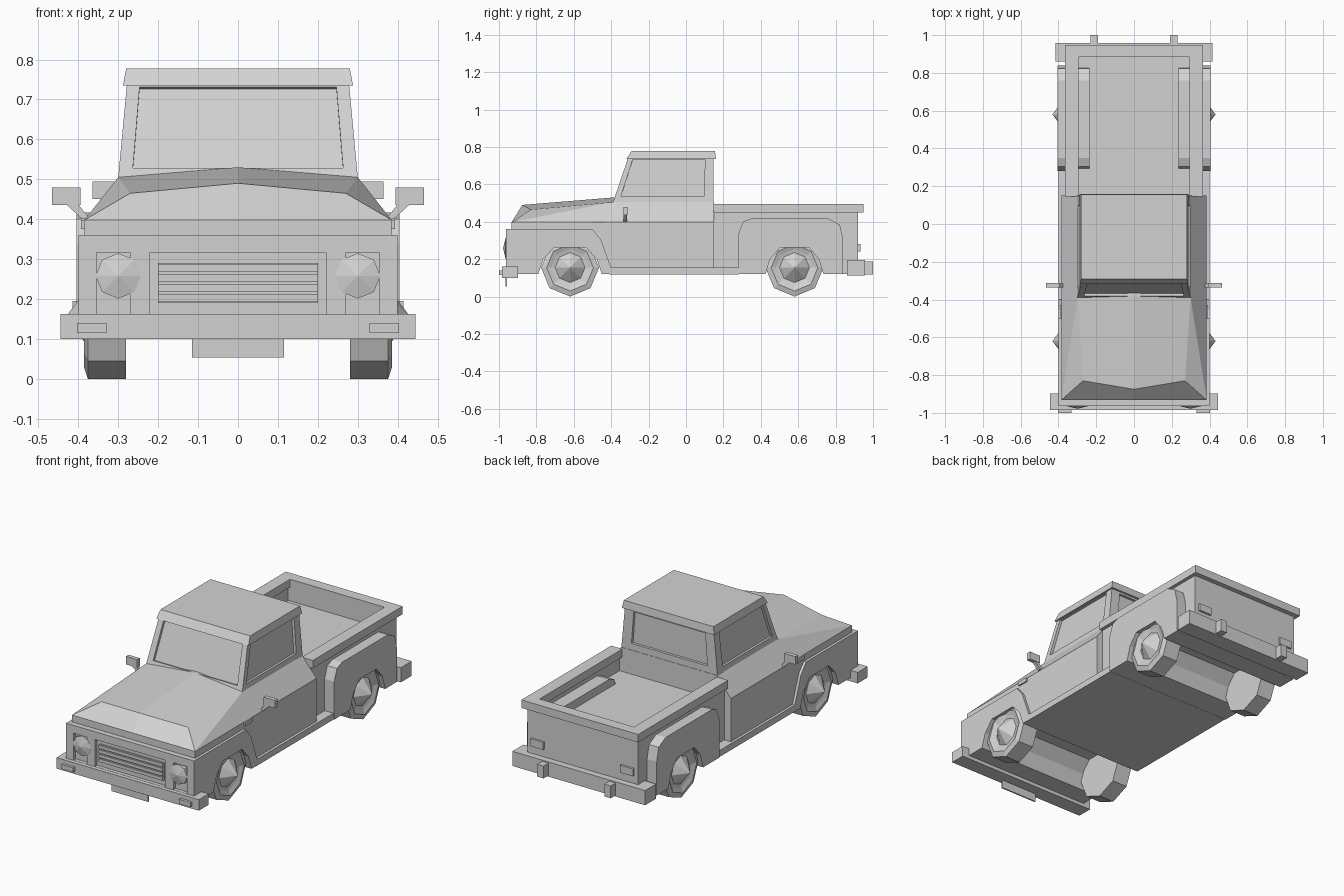
import bpy, bmesh, math
from mathutils import Vector

cube = bpy.data.objects.get("Cube")
if cube:
    bpy.data.objects.remove(cube)

GREY = (0.65, 0.65, 0.65, 1)
paint = bpy.data.materials.new("light grey")
paint.use_nodes = True
paint.diffuse_color = GREY
for node in paint.node_tree.nodes:
    if node.type == 'BSDF_PRINCIPLED':
        node.inputs["Base Color"].default_value = GREY


def finish(name, bm, recalc=True):
    bmesh.ops.remove_doubles(bm, verts=bm.verts, dist=1e-5)
    if recalc:
        bmesh.ops.recalc_face_normals(bm, faces=bm.faces)
    mesh = bpy.data.meshes.new(name)
    bm.to_mesh(mesh)
    bm.free()
    mesh.materials.append(paint)
    ob = bpy.data.objects.new(name, mesh)
    bpy.context.collection.objects.link(ob)
    return ob


def loft(name, loops):
    """Skin a stack of equal loops and cap both ends."""
    bm = bmesh.new()
    rows = [[bm.verts.new(p) for p in loop] for loop in loops]
    n = len(rows[0])
    for a, b in zip(rows, rows[1:]):
        for i in range(n):
            j = (i + 1) % n
            bm.faces.new((a[i], a[j], b[j], b[i]))
    bm.faces.new(rows[0])
    bm.faces.new(rows[-1])
    return finish(name, bm)


def rect(x0, x1, y0, y1, z):
    return [(x0, y0, z), (x1, y0, z), (x1, y1, z), (x0, y1, z)]


def box(name, x, y, z):
    return loft(name, [rect(*x, *y, z[0]), rect(*x, *y, z[1])])


def side_pair(name, x, y, z):
    for s, side in ((1, "left"), (-1, "right")):
        box(f"{side}_{name}", sorted((s * x[0], s * x[1])), y, z)


def prism(name, profile, x0, x1):
    return loft(name, [[(x, y, z) for y, z in profile] for x in (x0, x1)])


def turned(name, rings, centre, axis, sign=1):
    """Eight-sided turned shape; rings are (radius, position along axis)."""
    loops = []
    for r, d in rings:
        loop = []
        for k in range(8):
            a = k * math.tau / 8
            u, v = max(r, 1e-4) * math.sin(a), max(r, 1e-4) * math.cos(a)
            off = (sign * d, u, v) if axis == 'x' else (u, d, v)
            loop.append(Vector(centre) + Vector(off))
        loops.append(loop)
    return loft(name, loops)


def arch(yc, half, base):
    """Wheel opening, listed from rear to front along the sill."""
    pts = [(1, base), (.84, .2), (.5, .262), (-.5, .262), (-.84, .2), (-1, base)]
    return [(yc + half * k, z) for k, z in pts]


FRONT, REAR = -.62, .58
SILL = .12

# Front fenders and nose
prism("front_fenders", [(-.943, SILL), (-.943, .36), (-.5, .36), (-.455, .305),
      (-.4, .155), (-.4, SILL)] + arch(FRONT, .17, SILL), -.4, .4)
face = (-.963, -.943)
box("nose_top_strip", (-.4, .4), face, (.316, .36))
box("nose_bottom_strip", (-.4, .4), face, (SILL, .163))
side_pair("nose_inner_post", (.22, .27), face, (.163, .316))
side_pair("nose_outer_post", (.355, .4), face, (.163, .316))

# Grille with bars
box("grille_back", (-.2, .2), (-.95, -.94), (.19, .29))
for i in range(4):
    z = .193 + i * .0255
    box(f"grille_bar_{i + 1}", (-.2, .2), (-.958, -.945), (z, z + .018))

# Cab lower body, rocker and bed lower body
prism("cab_lower_body", [(-.932, SILL + .001), (-.932, .398), (.15, .398),
      (.15, SILL + .001)] + arch(FRONT, .17, SILL + .001), -.385, .385)
box("rocker", (-.4, .4), (-.41, .28), (SILL - .001, .155))
prism("bed_floor", [(.15, SILL), (.15, .37), (.92, .37), (.92, SILL)]
      + arch(REAR, .155, SILL), -.345, .345)

# Hood and shoulders
bm = bmesh.new()
for s in (1, -1):
    corner, ridge, cowl = (s * .385, -.932, .398), (s * .27, -.83, .465), (s * .3, -.39, .505)
    nose, peak, mid = (0, -.932, .398), (0, -.875, .49), (0, -.385, .53)
    belt, belt_end, cab_end = (s * .385, -.39, .398), (s * .385, .15, .398), (s * .3, .15, .505)
    base_end = (0, .15, .398)
    for f in ((nose, corner, ridge, peak), (peak, ridge, cowl, mid), (corner, cowl, ridge),
              (corner, belt, cowl), (belt, belt_end, cab_end, cowl),
              (belt_end, base_end, (0, .15, .505), cab_end),
              (mid, cowl, cab_end, (0, .15, .505))):
        bm.faces.new([bm.verts.new(p) for p in f])
finish("hood_and_shoulders", bm)


# Cab upper with recessed windows
def window_wall(bm, quad, us, vs, depth):
    bl, br, tr, tl = [Vector(p) for p in quad]
    normal = (br - bl).cross(tl - bl).normalized()

    def at(u, v):
        return bl.lerp(br, u).lerp(tl.lerp(tr, u), v)

    outer = [bl, br, tr, tl]
    rim = [at(us[0], vs[0]), at(us[1], vs[0]), at(us[1], vs[1]), at(us[0], vs[1])]
    glass = [p - normal * depth for p in rim]
    faces = [glass]
    for i in range(4):
        j = (i + 1) % 4
        faces += [[outer[i], outer[j], rim[j], rim[i]], [rim[i], rim[j], glass[j], glass[i]]]
    for f in faces:
        bm.faces.new([bm.verts.new(p) for p in f])


low = [(-.3, -.39, .505), (.3, -.39, .505), (.3, .148, .505), (-.3, .148, .505)]
top = [(-.278, -.31, .74), (.278, -.31, .74), (.278, .148, .74), (-.278, .148, .74)]
openings = [((.058, .942), (.1, .96)), ((.06, .9), (.13, .97)),
            ((.1, .9), (.16, .93)), ((.1, .94), (.13, .97))]
bm = bmesh.new()
for i, (us, vs) in enumerate(openings):
    j = (i + 1) % 4
    window_wall(bm, (low[i], low[j], top[j], top[i]), us, vs, .015)
bm.faces.new([bm.verts.new(p) for p in top])
finish("cab_upper", bm, recalc=False)
box("cab_back_panel", (-.3, .3), (.1, .149), (.3, .506))
loft("roof", [rect(-.288, .288, -.318, .16, .735), rect(-.28, .28, -.292, .155, .778)])

# Bed walls and top rails
side_pair("bed_wall", (.31, .345), (.15, .92), (.36, .46))
box("tailgate", (-.345, .345), (.89, .92), (.36, .46))
side_pair("bed_rail", (.295, .365), (.146, .885), (.45, .495))
box("tailgate_rail", (-.365, .365), (.885, .948), (.45, .495))

# Rear fenders reaching into the bed as wheel wells
fender = [(.84, SILL), (.84, .31), (.822, .385), (.76, .417), (.35, .417),
          (.305, .4), (.28, .335), (.28, SILL)]
for s, side in ((1, "left"), (-1, "right")):
    prism(f"{side}_rear_fender", fender + arch(REAR, .155, SILL)[::-1], s * .235, s * .405)

# Wheels with pointed hubcaps
tyre = [(.155, .28), (.155, .376), (.125, .386), (.1, .376), (.08, .371), (0, .432)]
for s, side in ((1, "left"), (-1, "right")):
    for y, end in ((FRONT, "front"), (REAR, "rear")):
        turned(f"{side}_{end}_wheel", tyre, (0, y, .155), 'x', s)
    # Headlights
    turned(f"{side}_headlight", [(.057, -.94), (.057, -.964), (0, -.978)],
           (s * .3, 0, .258), 'y')
    # Mirror arms
    loft(f"{side}_mirror_arm", [[(s * x, y, z) for x, z in
         ((.37, .4), (.39, .4), (.43, .437), (.4, .437))] for y in (-.335, -.315)])
side_pair("mirror", (.395, .466), (-.335, -.312), (.435, .48))
side_pair("side_marker", (.38, .393), (-.495, -.43), (.376, .398))

# Bumpers and fittings
box("front_bumper", (-.445, .445), (-.985, -.897), (.1, .162))
side_pair("bumper_light", (.33, .403), (-1, -.985), (.115, .14))
box("front_plate", (-.115, .115), (-.966, -.958), (.054, .105))
box("rear_bumper", (-.415, .415), (.86, .957), (.112, .195))
side_pair("rear_bumper_guard", (.19, .23), (.957, 1), (.118, .188))
side_pair("tail_light", (.24, .32), (.92, .932), (.24, .282))
